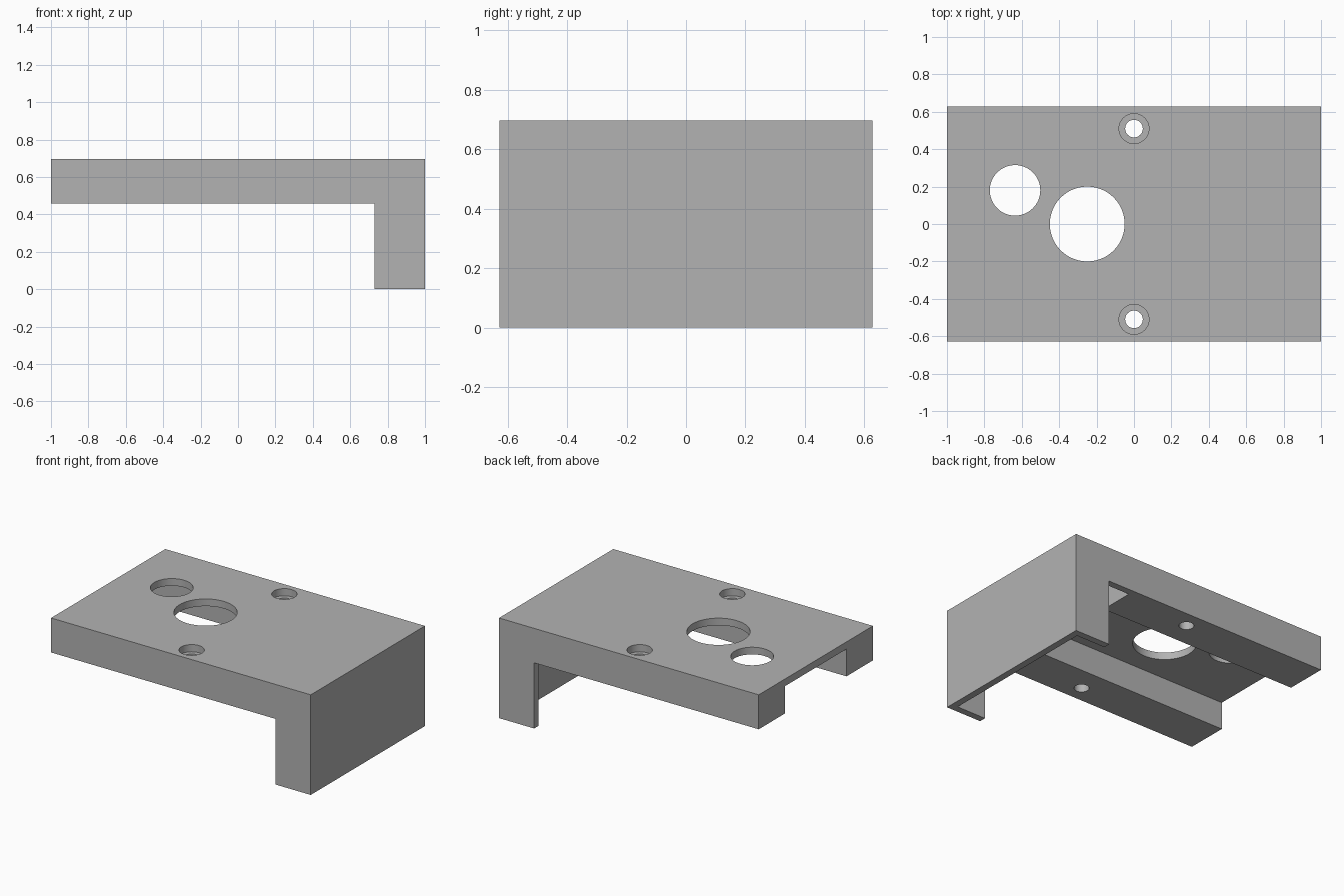
import bpy
import bmesh
from mathutils import Matrix, Vector

cube = bpy.data.objects.get("Cube")
if cube:
    bpy.data.objects.remove(cube, do_unlink=True)

# Main dimensions
HALF_Y, TOP, UNDER = 0.628, 0.697, 0.457
LEG_X, WALL, CEILING = 0.73, 0.047, 0.647
RAIL_Y, RAIL_END = 0.337, 0.53

grey = bpy.data.materials.new("plain_grey")
grey.use_nodes = True
colour = (0.45, 0.45, 0.45, 1)
grey.diffuse_color = colour
grey.node_tree.nodes["Principled BSDF"].inputs["Base Color"].default_value = colour


def make_object(name, bm):
    bmesh.ops.recalc_face_normals(bm, faces=bm.faces)
    mesh = bpy.data.meshes.new(name)
    bm.to_mesh(mesh)
    bm.free()
    mesh.materials.append(grey)
    obj = bpy.data.objects.new(name, mesh)
    bpy.context.collection.objects.link(obj)
    return obj


def box(name, low, high):
    low, high = Vector(low), Vector(high)
    bm = bmesh.new()
    bmesh.ops.create_cube(bm, size=1, matrix=Matrix.Translation((low + high) / 2)
                          @ Matrix.Diagonal((*(high - low), 1)))
    return make_object(name, bm)


def drill(name, x, y, radius, bottom):
    bm = bmesh.new()
    depth = 1 - bottom
    bmesh.ops.create_cone(bm, cap_ends=True, segments=64, radius1=radius, radius2=radius,
                          depth=depth, matrix=Matrix.Translation((x, y, bottom + depth / 2)))
    return make_object(name, bm)


# L-shaped bracket body, extruded across y
bm = bmesh.new()
profile = [(-1, UNDER), (LEG_X, UNDER), (LEG_X, 0), (1, 0), (1, TOP), (-1, TOP)]
face = bm.faces.new([bm.verts.new((x, -HALF_Y, z)) for x, z in profile])
extruded = bmesh.ops.extrude_face_region(bm, geom=[face])["geom"]
bmesh.ops.translate(bm, vec=(0, 2 * HALF_Y, 0),
                    verts=[v for v in extruded if isinstance(v, bmesh.types.BMVert)])
bracket = make_object("bracket", bm)

# Hollow behind the leg wall, and the channel between the two rails
pocket_y = HALF_Y - WALL
cutters = [
    box("leg_pocket", (RAIL_END, -pocket_y, -0.2), (1 - WALL, pocket_y, CEILING)),
    box("rail_channel", (-1.2, -RAIL_Y, 0.2), (RAIL_END + 0.1, RAIL_Y, CEILING)),
    drill("large_hole", -0.25, 0, 0.2, 0.2),
    drill("small_hole", -0.636, 0.18, 0.135, 0.2),
]

# Counterbored screw holes through the rails
for side in (-1, 1):
    cutters.append(drill("screw_recess", 0, side * 0.51, 0.08, TOP - 0.05))
    cutters.append(drill("screw_hole", 0, side * 0.51, 0.047, 0.2))

bpy.context.view_layer.objects.active = bracket
for cutter in cutters:
    cutter.hide_render = True
    cut = bracket.modifiers.new(cutter.name, "BOOLEAN")
    cut.operation = "DIFFERENCE"
    cut.solver = "EXACT"
    cut.object = cutter
    bpy.ops.object.modifier_apply(modifier=cut.name)
    bpy.data.objects.remove(cutter, do_unlink=True)

# Smooth hole walls, crisp edges
bpy.ops.object.select_all(action="DESELECT")
bracket.select_set(True)
bpy.ops.object.shade_smooth_by_angle()
